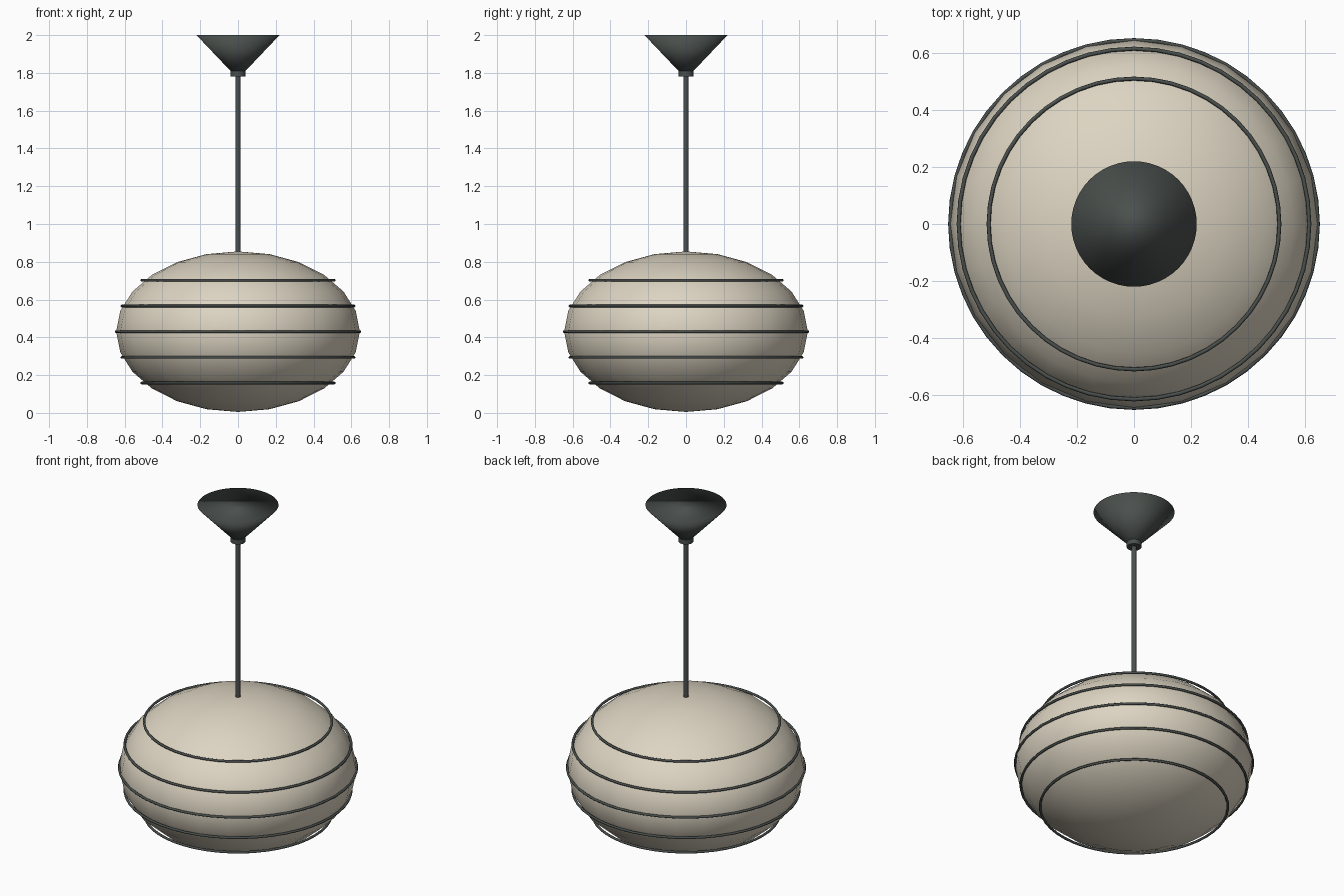
import bpy
import math

if "Cube" in bpy.data.objects:
    bpy.data.objects.remove(bpy.data.objects["Cube"])


def material(name, rgb):
    m = bpy.data.materials.new(name)
    m.diffuse_color = (*rgb, 1.0)
    m.use_nodes = True
    m.node_tree.nodes["Principled BSDF"].inputs["Base Color"].default_value = m.diffuse_color
    return m


cream = material("cream", (0.72, 0.66, 0.54))
charcoal = material("charcoal", (0.068, 0.08, 0.074))


def finish(name, mat, angle=None):
    ob = bpy.context.object
    ob.name = name
    ob.data.materials.append(mat)
    if angle is None:
        bpy.ops.object.shade_smooth()
    else:
        bpy.ops.object.shade_smooth_by_angle(angle=math.radians(angle))
    return ob


def cone(name, r_low, r_high, z0, z1, sides, angle=None):
    bpy.ops.mesh.primitive_cone_add(vertices=sides, radius1=r_low, radius2=r_high,
                                    depth=z1 - z0, location=(0, 0, (z0 + z1) / 2))
    return finish(name, charcoal, angle)


CENTRE, RADIUS, HALF_HEIGHT = 0.43, 0.645, 0.425

# Flattened globe shade
bpy.ops.mesh.primitive_uv_sphere_add(segments=24, ring_count=12, radius=1,
                                     location=(0, 0, CENTRE))
bpy.context.object.scale = (RADIUS, RADIUS, HALF_HEIGHT)
bpy.ops.object.transform_apply(location=False, rotation=False, scale=True)
finish("shade", cream)

# Thin hoops around the shade
for i, r in zip(range(-2, 3), (0.51, 0.615, 0.645, 0.615, 0.51)):
    bpy.ops.mesh.primitive_torus_add(major_segments=48, minor_segments=8,
                                     major_radius=r, minor_radius=0.007,
                                     location=(0, 0, CENTRE + i * 0.136))
    finish(f"hoop_{i + 3}", charcoal)

# Hanging rod, collar and ceiling canopy
cone("rod", 0.014, 0.014, 0.845, 1.80, 16, 40)
cone("collar", 0.04, 0.04, 1.782, 1.81, 24, 40)
cone("canopy", 0.03, 0.22, 1.80, 2.0, 48)
